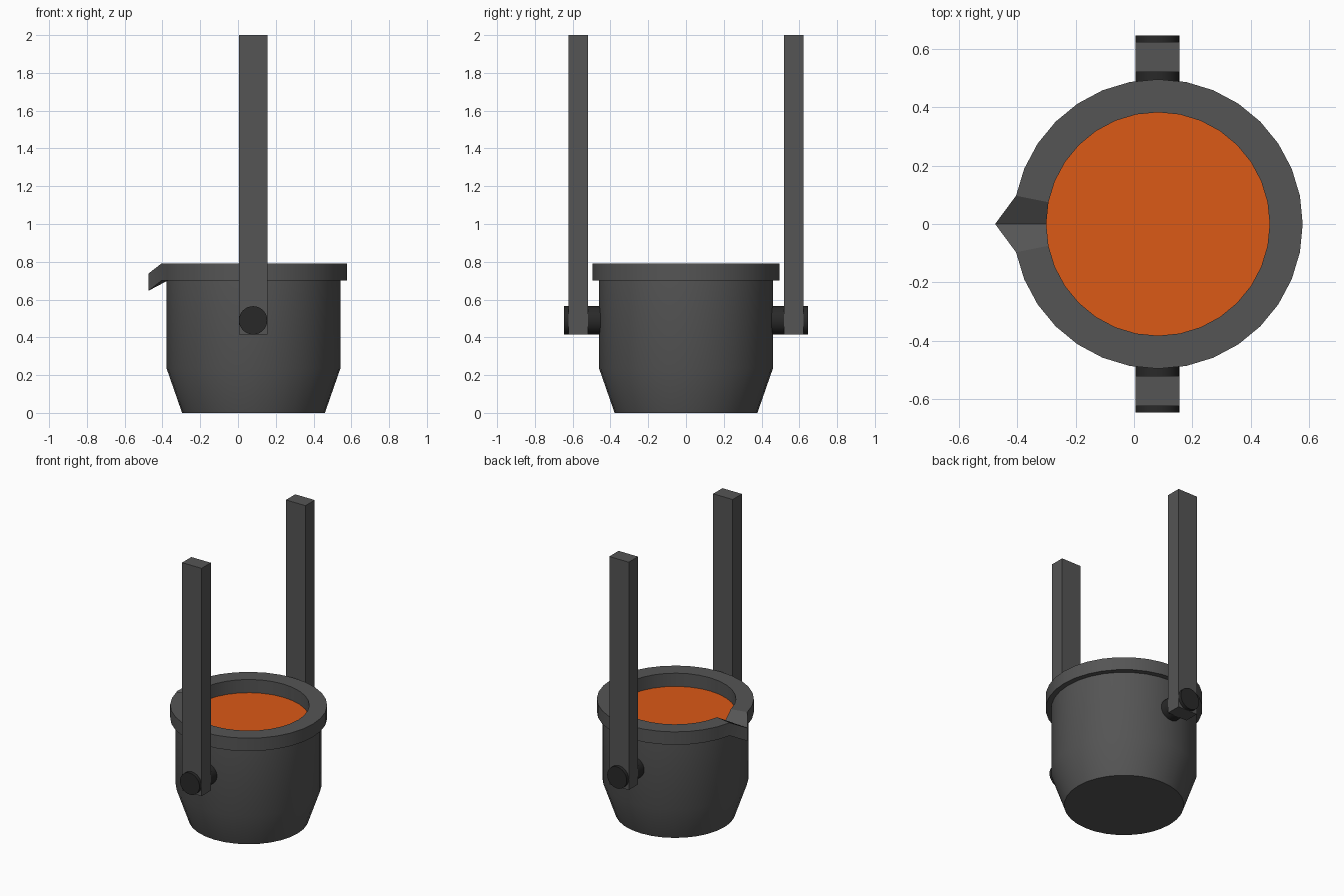
import bpy, bmesh, math

if "Cube" in bpy.data.objects:
    bpy.data.objects.remove(bpy.data.objects["Cube"])

CX, N = 0.082, 32


def material(name, color):
    m = bpy.data.materials.new(name)
    m.diffuse_color = (*color, 1)
    m.use_nodes = True
    m.node_tree.nodes["Principled BSDF"].inputs["Base Color"].default_value = m.diffuse_color
    return m


iron = material("dark_iron", (0.09, 0.09, 0.09))
black = material("black_iron", (0.022, 0.022, 0.022))
glow = material("molten_metal", (0.71, 0.10, 0.008))


def finish(bm, name, mat, smooth=True):
    bmesh.ops.recalc_face_normals(bm, faces=bm.faces)
    me = bpy.data.meshes.new(name)
    bm.to_mesh(me)
    bm.free()
    me.materials.append(mat)
    ob = bpy.data.objects.new(name, me)
    bpy.context.collection.objects.link(ob)
    if smooth:
        bpy.ops.object.select_all(action='DESELECT')
        ob.select_set(True)
        bpy.context.view_layer.objects.active = ob
        bpy.ops.object.shade_smooth_by_angle(angle=math.radians(30))
    return ob


# Ladle bowl: turned profile with one column pulled out into a pouring lip
profile = [(0.382, 0.70), (0.382, 0.792), (0.495, 0.792), (0.495, 0.702),
           (0.46, 0.702), (0.46, 0.235), (0.378, 0.0)]
lip = {1: (0.382, 0.737), 2: (0.557, 0.737), 3: (0.557, 0.646)}
bm = bmesh.new()
rings = []
for k, point in enumerate(profile):
    ring = []
    for i in range(N):
        r, z = lip.get(k, point) if i == N // 2 else point
        a = math.tau * i / N
        ring.append(bm.verts.new((CX + r * math.cos(a), r * math.sin(a), z)))
    rings.append(ring)
for lo, hi in zip(rings, rings[1:]):
    for i in range(N):
        j = (i + 1) % N
        bm.faces.new((lo[i], lo[j], hi[j], hi[i]))
bm.faces.new(rings[-1])
finish(bm, "ladle_bowl", iron)

# Molten metal surface
bm = bmesh.new()
bm.faces.new([bm.verts.new((CX + 0.382 * math.cos(math.tau * i / N),
                            0.382 * math.sin(math.tau * i / N), 0.70)) for i in range(N)])
bm.normal_update()
for v in bm.faces:
    if v.normal.z < 0:
        v.normal_flip()
me = bpy.data.meshes.new("molten_metal")
bm.to_mesh(me)
bm.free()
me.materials.append(glow)
bpy.context.collection.objects.link(bpy.data.objects.new("molten_metal", me))

for side, tag in ((-1, "front"), (1, "back")):
    # Hanger arm
    bm = bmesh.new()
    bmesh.ops.create_cube(bm, size=1)
    for v in bm.verts:
        v.co.x = 0.08 + v.co.x * 0.15
        v.co.y = side * 0.571 + v.co.y * 0.102
        v.co.z = 1.2075 + v.co.z * 1.585
    finish(bm, tag + "_hanger_arm", iron, smooth=False)

    # Pivot pin
    bm = bmesh.new()
    bmesh.ops.create_cone(bm, cap_ends=True, segments=N, radius1=0.075,
                          radius2=0.075, depth=0.205)
    for v in bm.verts:
        x, y, z = v.co
        v.co = (0.08 + x, side * 0.5425 + z, 0.49 + y)
    finish(bm, tag + "_pivot_pin", black)
